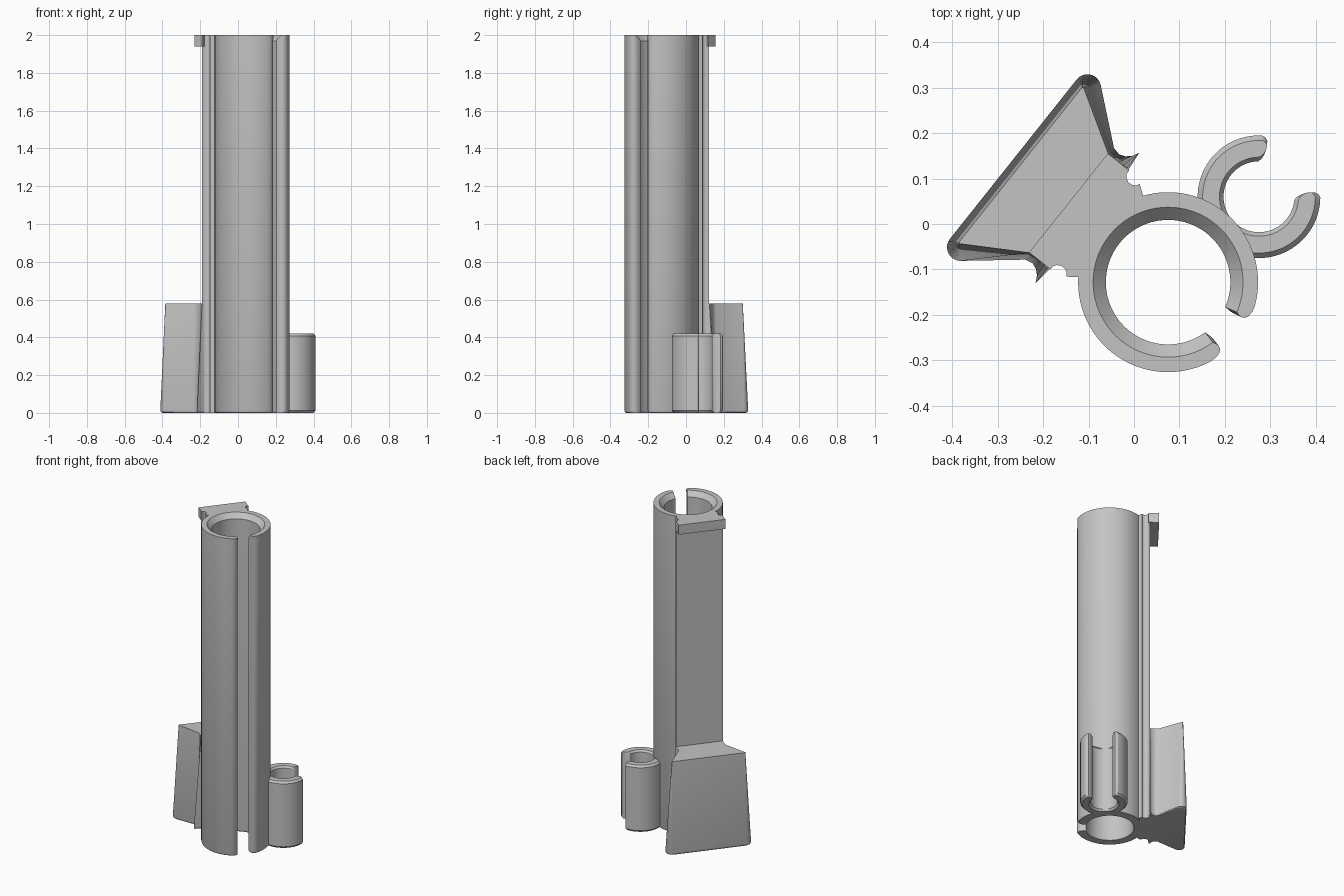
import bpy, bmesh
from math import cos, sin, radians, pi

if "Cube" in bpy.data.objects:
    bpy.data.objects.remove(bpy.data.objects["Cube"], do_unlink=True)

grey = bpy.data.materials.new("plain grey")
grey.use_nodes = True
COLOR = (0.55, 0.55, 0.55, 1)
grey.diffuse_color = COLOR
grey.node_tree.nodes["Principled BSDF"].inputs["Base Color"].default_value = COLOR

TUBE = (0.075, -0.128)      # main tube axis
BACK = radians(141.5)       # direction the mounting wedge points


def loft(name, rings):
    """Solid through a stack of (height, outline) rings with equal counts."""
    bm = bmesh.new()
    loops = [[bm.verts.new((x, y, z)) for x, y in pts] for z, pts in rings]
    n = len(loops[0])
    for a, b in zip(loops, loops[1:]):
        for i in range(n):
            j = (i + 1) % n
            bm.faces.new((a[i], a[j], b[j], b[i]))
    bm.faces.new(loops[0][::-1])
    bm.faces.new(loops[-1])
    bmesh.ops.recalc_face_normals(bm, faces=bm.faces)
    mesh = bpy.data.meshes.new(name)
    bm.to_mesh(mesh)
    bm.free()
    mesh.materials.append(grey)
    obj = bpy.data.objects.new(name, mesh)
    bpy.context.collection.objects.link(obj)
    bpy.ops.object.select_all(action='DESELECT')
    obj.select_set(True)
    bpy.context.view_layer.objects.active = obj
    bpy.ops.object.shade_smooth_by_angle(angle=radians(30))
    return obj


def c_outline(center, gap_dir, outer, inner, tip, steps=64):
    """C-shaped section; tip lists (wall fraction, half gap angle) from outside in."""
    def arc(r, a):
        return [(r, a + (360 - 2 * a) * i / steps) for i in range(steps + 1)]
    end = [(inner + (outer - inner) * t, a) for t, a in tip]
    far = [(r, 360 - a) for r, a in end[1:-1]]
    polar = arc(outer, tip[0][1]) + far + arc(inner, tip[-1][1])[::-1] + end[1:-1][::-1]
    return [(center[0] + r * cos(gap_dir + radians(a)),
             center[1] + r * sin(gap_dir + radians(a))) for r, a in polar]


def mirrored(half):
    """Mirror a half outline of (outward, sideways) points and place it on the tube."""
    pts = half + [(u, -v) for u, v in reversed(half)]
    return [(TUBE[0] + u * cos(BACK) + v * sin(BACK),
             TUBE[1] + u * sin(BACK) - v * cos(BACK)) for u, v in pts]


# Slotted main tube with a chamfered mouth
tube_tip = [(1, 23), (.95, 19), (.82, 15.5), (.67, 13.7), (.46, 13), (.25, 13.3), (0, 15)]
loft("main_tube", [
    (z, c_outline(TUBE, BACK + pi, ro, ri, tube_tip))
    for z, ro, ri in [(0, .190, .141), (.004, .195, .138), (.012, .198, .137),
                      (1.97, .198, .137), (2, .198, .165)]])

# Small side clip with chamfered rims
clip_tip = [(1, 44), (.94, 41), (.8, 38.5), (.6, 38), (.3, 39.5), (.1, 43), (0, 48)]
loft("side_clip", [
    (z, c_outline((.275, .06), radians(43), ro, ri, clip_tip, 48))
    for z, ro, ri in [(0, .124, .087), (.012, .135, .078),
                      (.408, .135, .078), (.42, .124, .087)]])

# Full-height back rail with a groove down each side
rail = mirrored([(.168, .09), (.162, .115), (.183, .13), (.188, .122), (.196, .118),
                 (.206, .118), (.215, .123), (.221, .131), (.227, .14)])
loft("back_rail", [(0, rail), (2, rail)])

# Stop lip at the top of the rail
lip = mirrored([(.22, .139), (.28, .139)])
loft("top_lip", [(1.94, lip), (2, lip)])


# Tapered wedge foot with flared lips
def wedge(corner, radius, side, shrink=0):
    arc = [(corner[0] + radius * cos(radians(a)), corner[1] + radius * sin(radians(a)))
           for a in range(126, -1, -14)]
    half = [(.213, .12), (.221, .13)] + side + arc
    mid = .32
    return mirrored([(mid + (u - mid) * (1 - shrink), v * (1 - shrink)) for u, v in half])


flared = [(.227, .183), (.235, .168), (.246, .158), (.26, .153), (.277, .157)]
narrow = [(.227, .141), (.238, .1395), (.25, .139), (.265, .139), (.28, .14)]
loft("wedge_foot", [
    (0, wedge((.405, .224), .03, flared, .05)),
    (.005, wedge((.405, .224), .03, flared, .015)),
    (.014, wedge((.405, .224), .03, flared)),
    (.58, wedge((.412, .216), .003, narrow))])
